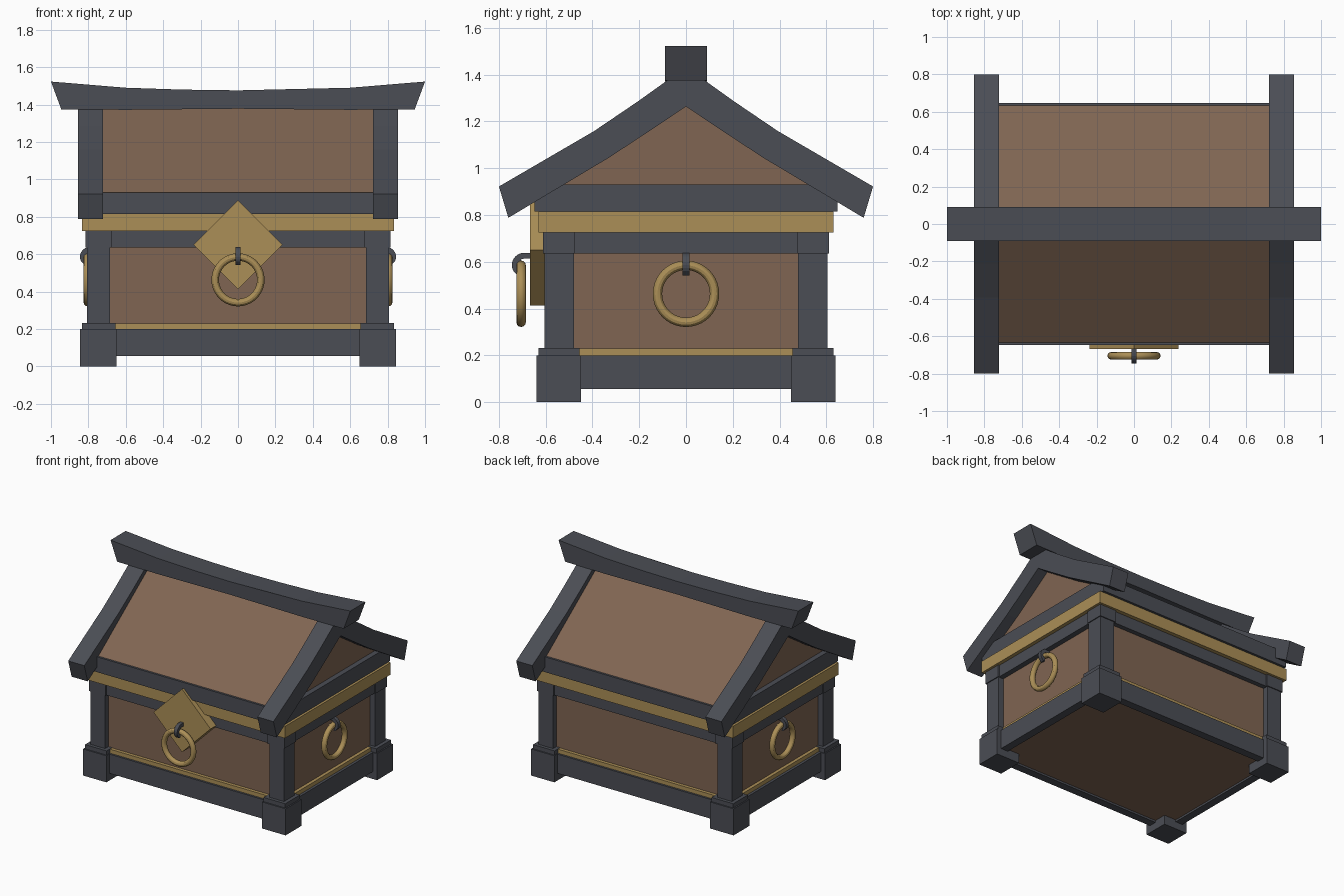
import bpy, bmesh, math
from mathutils import Vector

if "Cube" in bpy.data.objects:
    bpy.data.objects.remove(bpy.data.objects["Cube"])


def material(name, rgb):
    m = bpy.data.materials.new(name)
    m.diffuse_color = (*rgb, 1)
    m.use_nodes = True
    m.node_tree.nodes["Principled BSDF"].inputs["Base Color"].default_value = m.diffuse_color
    return m


IRON = material("dark_iron", (0.07, 0.075, 0.09))
WOOD = material("brown_wood", (0.215, 0.13, 0.085))
GOLD = material("gold", (0.41, 0.275, 0.095))


def finish(name, bm, mat):
    bmesh.ops.recalc_face_normals(bm, faces=bm.faces)
    me = bpy.data.meshes.new(name)
    bm.to_mesh(me)
    bm.free()
    me.materials.append(mat)
    ob = bpy.data.objects.new(name, me)
    bpy.context.collection.objects.link(ob)
    return ob


def box(name, x, y, z, mat):
    """Box from (min, max) ranges on each axis."""
    bm = bmesh.new()
    bmesh.ops.create_cube(bm, size=1)
    for v in bm.verts:
        v.co = Vector([(r[0] + r[1]) / 2 + c * (r[1] - r[0]) for c, r in zip(v.co, (x, y, z))])
    return finish(name, bm, mat)


def prism(name, pts, lo, hi, axis, mat):
    """Extrude a 2D profile along x (points are y,z) or y (points are x,z)."""
    bm = bmesh.new()
    place = (lambda p, d: (d, p[0], p[1])) if axis == 'x' else (lambda p, d: (p[0], d, p[1]))
    a = [bm.verts.new(place(p, lo)) for p in pts]
    b = [bm.verts.new(place(p, hi)) for p in pts]
    caps = [bm.faces.new(a), bm.faces.new(b[::-1])]
    n = len(pts)
    for i in range(n):
        bm.faces.new((a[i], b[i], b[(i + 1) % n], a[(i + 1) % n]))
    bmesh.ops.triangulate(bm, faces=caps)
    return finish(name, bm, mat)


def sym(v):
    return (-v, v)


def mirrored(half):
    """Half profile starting on the centre line -> full open profile."""
    return [(-a, b) for a, b in half[:0:-1]] + half


# wooden body
box("body_panels", sym(0.765), sym(0.565), (0.07, 0.75), WOOD)

# base rails, gold strips and upper rails, front/back and both sides
for s, tag in ((-1, "a"), (1, "b")):
    for kind, ex, ey, z, mat in (("base_rail", 0.81, 0.605, (0.055, 0.2), IRON),
                                 ("gold_strip", 0.79, 0.59, (0.2, 0.23), GOLD),
                                 ("upper_rail", 0.805, 0.60, (0.635, 0.725), IRON)):
        inx, iny = ex - 0.06, ey - 0.06
        box(f"{kind}_y_{tag}", sym(ex), sorted((s * iny, s * ey)), z, mat)
        box(f"{kind}_x_{tag}", sorted((s * inx, s * ex)), sym(iny), z, mat)

# corner posts with feet and caps
for sx in (-1, 1):
    for sy in (-1, 1):
        for kind, x, y, z in (("foot", (0.65, 0.845), (0.45, 0.64), (0, 0.2)),
                              ("foot_cap", (0.655, 0.835), (0.455, 0.63), (0.2, 0.232)),
                              ("post", (0.685, 0.808), (0.48, 0.605), (0.232, 0.635)),
                              ("post_cap", (0.675, 0.815), (0.475, 0.612), (0.635, 0.725))):
            box(f"corner_{kind}", sorted(sx * v for v in x), sorted(sy * v for v in y), z, IRON)

# lid rim
box("gold_rim", sym(0.833), sym(0.63), (0.725, 0.815), GOLD)
box("lid_beam", sym(0.815), sym(0.648), (0.815, 0.93), IRON)

# roof panels, gable infill, barge boards
prism("roof_panels", mirrored([(0, 1.39), (0.635, 0.928)]) + [(0.6, 0.9), (-0.6, 0.9)],
      -0.725, 0.725, 'x', WOOD)
prism("gable_infill", mirrored([(0, 1.32), (0.57, 0.93)]), -0.775, 0.775, 'x', WOOD)
outer = [(0, 1.43), (0.085, 1.372), (0.21, 1.283), (0.393, 1.159), (0.8, 0.922)]
inner = [(0, 1.264), (0.14, 1.17), (0.33, 1.045), (0.76, 0.788)]
for s in (-1, 1):
    prism("barge_board", mirrored(outer) + mirrored(inner)[::-1],
          *sorted((s * 0.722, s * 0.856)), 'x', IRON)

# upswept ridge beam
top = mirrored([(0, 1.476), (0.3, 1.48), (0.6, 1.49), (1.0, 1.523)])
bottom = mirrored([(0, 1.378), (0.6, 1.372), (0.945, 1.375)])
prism("ridge_beam", top + bottom[::-1], -0.09, 0.09, 'y', IRON)

# diamond lock plate
prism("lock_plate", [(0, 0.888), (0.238, 0.65), (0, 0.412), (-0.238, 0.65)],
      -0.667, -0.56, 'y', GOLD)


# handle ring hung from an arched iron hook
def handle(name, face, angle):
    bpy.ops.mesh.primitive_torus_add(major_radius=0.122, minor_radius=0.02,
                                     major_segments=40, minor_segments=12,
                                     rotation=(math.pi / 2, 0, 0))
    ring = bpy.context.object
    ring.name = name + "_ring"
    ring.data.materials.append(GOLD)
    bpy.ops.object.shade_smooth_by_angle()
    ring.rotation_euler = (math.pi / 2, 0, angle)
    d = face + 0.038
    ring.location = (d * math.sin(angle), -d * math.cos(angle), 0.463)
    arc = [math.radians(90 + 15 * i) for i in range(9)]
    pts = [(-face + 0.03, 0.638)]
    pts += [(-face - 0.026 + 0.052 * math.cos(t), 0.586 + 0.052 * math.sin(t)) for t in arc]
    pts += [(-face - 0.052, 0.541), (-face - 0.04, 0.541)]
    pts += [(-face - 0.026 + 0.027 * math.cos(t), 0.586 + 0.027 * math.sin(t)) for t in arc[::-1]]
    pts += [(-face + 0.03, 0.613)]
    hook = prism(name + "_hook", pts, -0.014, 0.014, 'x', IRON)
    hook.rotation_euler = (0, 0, angle)


handle("front_handle", 0.667, 0)
handle("right_handle", 0.767, math.pi / 2)
handle("left_handle", 0.767, -math.pi / 2)
